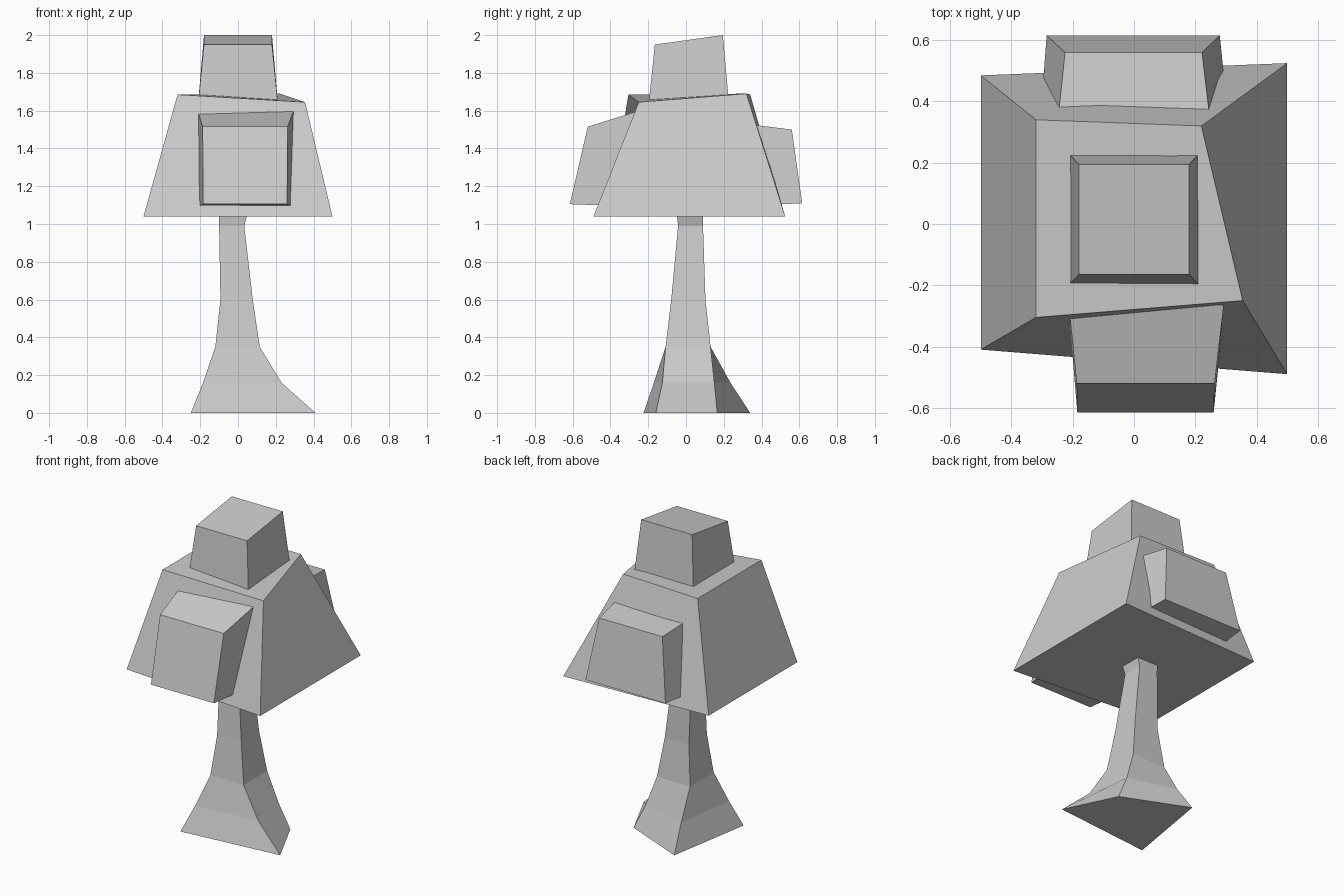
import bpy


def loft(name, rings):
    """Flat-faced solid through rings of four corners (anticlockwise from above)."""
    verts = [p for ring in rings for p in ring]
    n = len(rings)
    faces = [(3, 2, 1, 0), tuple(range(4 * n - 4, 4 * n))]
    for r in range(n - 1):
        for i in range(4):
            a, b = 4 * r + i, 4 * r + (i + 1) % 4
            faces.append((a, b, b + 4, a + 4))
    mesh = bpy.data.meshes.new(name)
    mesh.from_pydata(verts, [], faces)
    mesh.update()
    obj = bpy.data.objects.new(name, mesh)
    bpy.context.collection.objects.link(obj)
    return obj


def level(z, *corners):
    return [(x, y, z) for x, y in corners]


def box(z, x0, x1, y0, y1):
    return level(z, (x0, y0), (x1, y0), (x1, y1), (x0, y1))


# Trunk: four-sided, flared unevenly at the roots
loft("trunk", [
    level(0, (-.25, -.225), (.41, -.16), (.255, .165), (-.155, .34)),
    level(.16, (-.185, -.17), (.23, -.125), (.18, .15), (-.13, .235)),
    box(.35, -.12, .115, -.108, .13),
    box(.60, -.093, .078, -.078, .103),
    box(.99, -.10, .033, -.042, .09),
    box(1.08, -.10, .058, -.052, .092),
])

# Main foliage block
loft("main_foliage", [
    level(1.04, (-.5, -.41), (.5, -.49), (.5, .525), (-.5, .485)),
    [(-.32, -.305, 1.685), (.355, -.25, 1.645), (.22, .32, 1.69), (-.32, .34, 1.685)],
])

# Top foliage block with a sloping cap
loft("top_foliage", [
    box(1.63, -.212, .212, -.198, .228),
    [(-.18, -.165, 1.95), (.18, -.165, 1.95), (.18, .195, 2), (-.18, .195, 2)],
])

# Front foliage block, sunk into the main block
loft("front_foliage", [
    [(-.185, -.615, 1.105), (.26, -.615, 1.105), (.282, -.40, 1.097), (-.203, -.40, 1.097)],
    [(-.187, -.52, 1.515), (.263, -.52, 1.515), (.293, -.265, 1.595), (-.213, -.265, 1.595)],
])

# Back foliage block, sunk into the main block
loft("back_foliage", [
    [(-.30, .42, 1.10), (.30, .42, 1.10), (.28, .615, 1.11), (-.285, .615, 1.11)],
    [(-.248, .34, 1.527), (.248, .34, 1.527), (.222, .56, 1.50), (-.225, .56, 1.50)],
])
